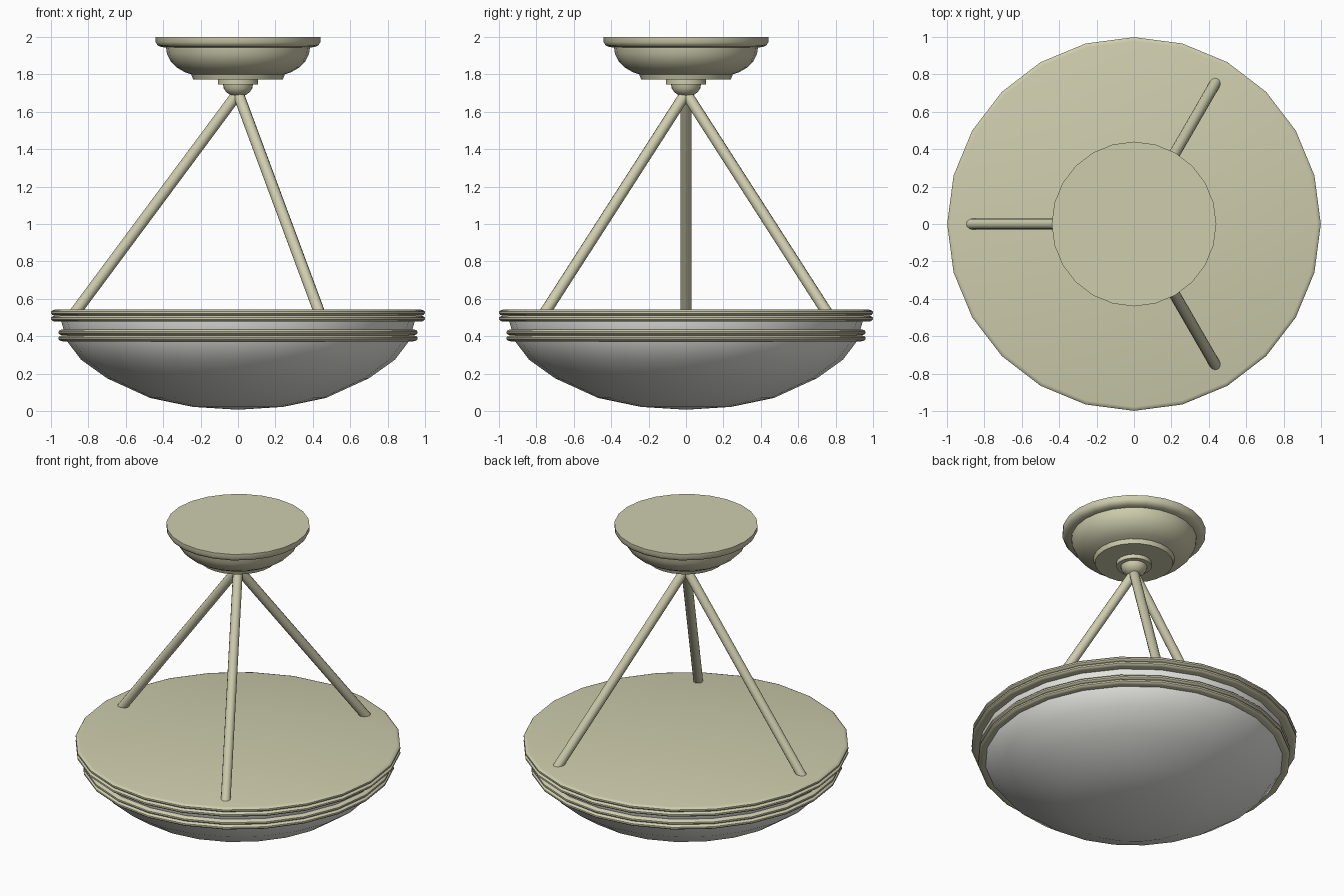
import bpy, bmesh, math
from mathutils import Vector

if "Cube" in bpy.data.objects:
    bpy.data.objects.remove(bpy.data.objects["Cube"])

SIDES = 24


def material(name, rgb):
    m = bpy.data.materials.new(name)
    m.diffuse_color = (*rgb, 1)
    m.use_nodes = True
    m.node_tree.nodes["Principled BSDF"].inputs["Base Color"].default_value = m.diffuse_color
    return m


BRASS = material("brass", (0.62, 0.61, 0.42))
GLASS = material("frosted_glass", (0.8, 0.8, 0.76))


def finish(ob, mat, angle):
    ob.data.materials.append(mat)
    bpy.ops.object.select_all(action='DESELECT')
    ob.select_set(True)
    bpy.context.view_layer.objects.active = ob
    bpy.ops.object.shade_smooth_by_angle(angle=math.radians(angle))


def lathe(name, profile, mat, angle=40, closed=False):
    """Revolve (radius, z) points around z; radius 0 makes a pole."""
    bm = bmesh.new()
    rings = []
    for r, z in profile:
        n = SIDES if r > 0 else 1
        rings.append([bm.verts.new((r * math.cos(math.tau * i / SIDES),
                                    r * math.sin(math.tau * i / SIDES), z)) for i in range(n)])
    pairs = list(zip(rings, rings[1:]))
    if closed:
        pairs.append((rings[-1], rings[0]))
    for a, b in pairs:
        for i in range(SIDES):
            j = (i + 1) % SIDES
            quad = [a[i % len(a)], a[j % len(a)], b[j % len(b)], b[i % len(b)]]
            bm.faces.new(list(dict.fromkeys(quad)))
    bmesh.ops.recalc_face_normals(bm, faces=bm.faces)
    me = bpy.data.meshes.new(name)
    bm.to_mesh(me)
    bm.free()
    ob = bpy.data.objects.new(name, me)
    bpy.context.collection.objects.link(ob)
    finish(ob, mat, angle)
    return ob


def beads(radius, top, h=0.032, count=2):
    """Outline of stacked rounded beads, running downwards."""
    pts = []
    for k in range(count):
        z = top - h * (k + 0.5)
        for a in (90, 50, 18, -18, -50, -90):
            t = math.radians(a)
            p = (radius - 0.022 * (1 - math.cos(t)), z + h / 2 * math.sin(t))
            if not (k and a == 90):
                pts.append(p)
    return pts


# Glass bowl
lathe("glass_bowl", [(0, 0.007), (0.24, 0.022), (0.47, 0.07), (0.70, 0.175), (0.84, 0.275),
                     (0.915, 0.375), (0.945, 0.48), (0.95, 0.53)], GLASS, 60)

# Top lid with double-bead rim, and the lower double-bead band
lathe("lid_and_rim", [(0, 0.542)] + beads(1.0, 0.542) + [(0.935, 0.478)], BRASS)
lathe("lower_band", [(0.90, 0.437)] + beads(0.96, 0.437) + [(0.90, 0.373)], BRASS, closed=True)

# Ceiling canopy with stepped moulding
lathe("ceiling_canopy", [(0, 2.0), (0.44, 2.0), (0.44, 1.972), (0.43, 1.955), (0.41, 1.946),
                         (0.385, 1.944), (0.38, 1.91), (0.36, 1.87), (0.325, 1.835),
                         (0.285, 1.812), (0.25, 1.80), (0.24, 1.772), (0, 1.772)], BRASS)

# Collar and half-ball joint below the canopy
lathe("collar", [(0, 1.775), (0.108, 1.775), (0.108, 1.745), (0, 1.745)], BRASS)
ball = [(0.08 * math.cos(math.radians(a)), 1.745 - 0.064 * math.sin(math.radians(a)))
        for a in (0, 18, 36, 54, 72)]
lathe("ball_joint", ball + [(0, 1.681)], BRASS, 50)

# Three hanging rods
for k, deg in enumerate((60, 180, 300)):
    t = math.radians(deg)
    a = Vector((0, 0, 1.70))
    b = Vector((0.872 * math.cos(t), 0.872 * math.sin(t), 0.525))
    d = b - a
    bpy.ops.mesh.primitive_cylinder_add(vertices=12, radius=0.03, depth=d.length,
                                        location=(a + b) / 2,
                                        rotation=d.to_track_quat('Z', 'Y').to_euler())
    rod = bpy.context.object
    rod.name = f"hanging_rod_{k + 1}"
    finish(rod, BRASS, 40)
